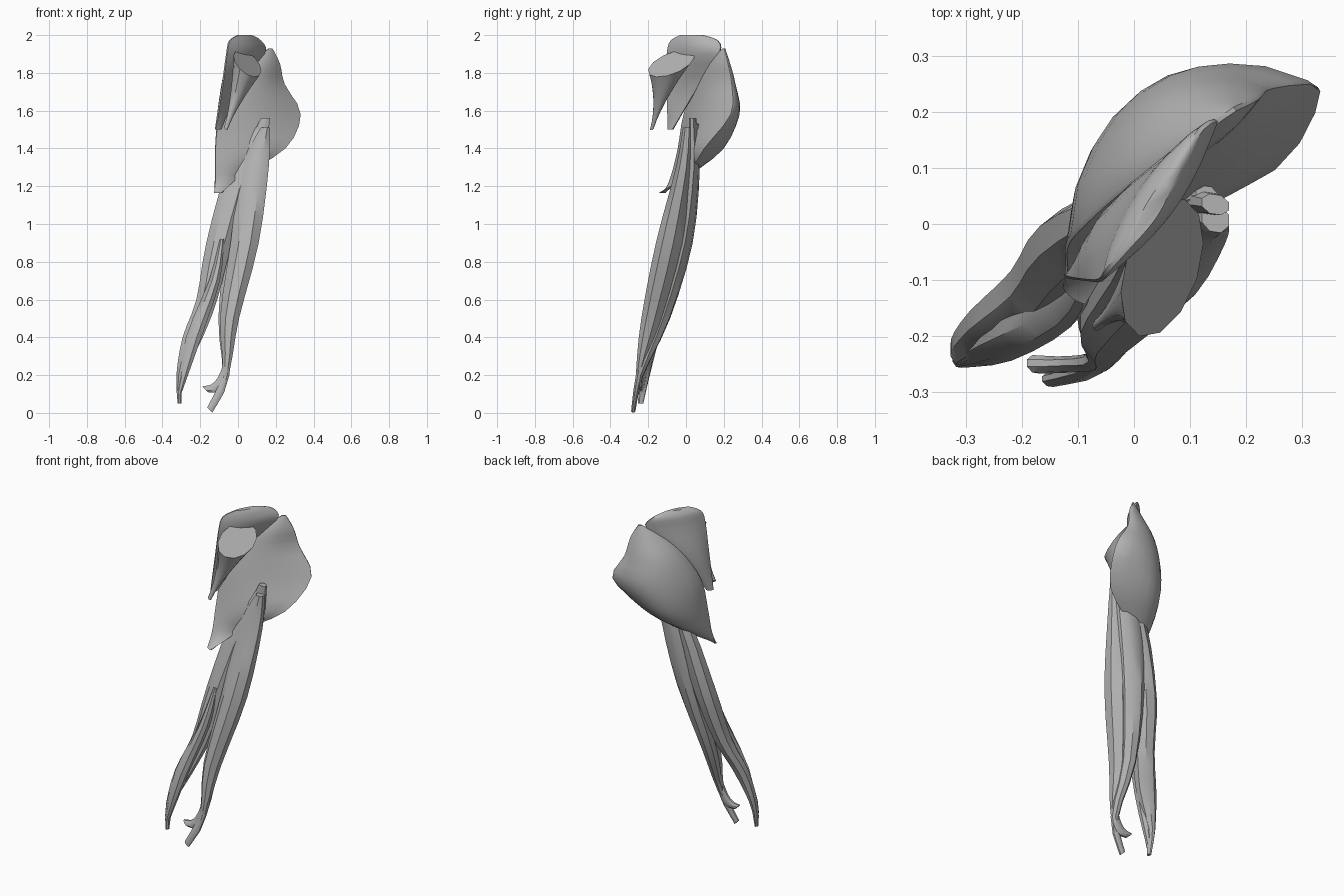
import bpy, bmesh, math
from mathutils import Vector

if "Cube" in bpy.data.objects:
    bpy.data.objects.remove(bpy.data.objects["Cube"])

grey = bpy.data.materials.new("muscle_grey")
grey.diffuse_color = (0.45, 0.45, 0.45, 1)
grey.use_nodes = True
grey.node_tree.nodes["Principled BSDF"].inputs["Base Color"].default_value = grey.diffuse_color


def smooth_rows(rows, steps=3):
    """Catmull-Rom interpolation of section parameters."""
    out = []
    for i in range(len(rows) - 1):
        p0, p1 = rows[max(i - 1, 0)], rows[i]
        p2, p3 = rows[i + 1], rows[min(i + 2, len(rows) - 1)]
        for s in range(steps):
            t = s / steps
            out.append([b + 0.5 * t * (c - a + t * (2 * a - 5 * b + 4 * c - d + t * (3 * (b - c) + d - a)))
                        for a, b, c, d in zip(p0, p1, p2, p3)])
    out.append(list(rows[-1]))
    return out


def loft(name, rings, angle=40):
    """Skin the rings, cap both ends and shade."""
    bm = bmesh.new()
    vr = [[bm.verts.new(p) for p in r] for r in rings]
    n = len(vr[0])
    for a, b in zip(vr, vr[1:]):
        for i in range(n):
            j = (i + 1) % n
            bm.faces.new((a[i], a[j], b[j], b[i]))
    bm.faces.new(vr[0])
    bm.faces.new(vr[-1][::-1])
    bmesh.ops.recalc_face_normals(bm, faces=bm.faces)
    me = bpy.data.meshes.new(name)
    bm.to_mesh(me)
    bm.free()
    me.materials.append(grey)
    ob = bpy.data.objects.new(name, me)
    bpy.context.collection.objects.link(ob)
    bpy.ops.object.select_all(action='DESELECT')
    ob.select_set(True)
    bpy.context.view_layer.objects.active = ob
    bpy.ops.object.shade_smooth_by_angle(angle=math.radians(angle))


def crescent(row, n=9):
    """Horizontal slice: height, outer end, inner end, back bulge, front bulge."""
    z, lx, ly, mx, my, back, front = row
    a, b = Vector((lx, ly, z)), Vector((mx, my, z))
    d = (b - a).normalized()
    nrm = Vector((-d.y, d.x, 0))
    arc = [math.sin(math.pi * k / n) for k in range(n)] + [0]
    up = [a.lerp(b, k / n) + nrm * (back * arc[k] ** 0.75 + 0.004) for k in range(n + 1)]
    down = [a.lerp(b, k / n) - nrm * (front * arc[k] + 0.004) for k in range(n + 1)]
    return up + down[::-1]


def strip(row, n=8):
    """Slanted oval slice: height, x, y, half width, half depth."""
    z, x, y, rx, ry = row
    slope = 1.0 if z < 0.2 and x > -0.25 else 0   # tendon ends run sideways
    pts = []
    for k in range(n):
        a = 2 * math.pi * (k + 0.5) / n
        u, v = 1.05 * rx * math.cos(a), 1.05 * ry * math.sin(a)
        pts.append((x + u, y + v - 0.15 * u, max(z - slope * u, 0)))
    return pts


# large outer buttock muscle
loft("outer_buttock_muscle", [crescent(r) for r in smooth_rows([
    (1.165, -0.125, -0.11, -0.085, -0.14, 0.005, 0.005),
    (1.26, -0.12, -0.075, 0.02, 0.01, 0.05, 0.01),
    (1.40, -0.12, -0.04, 0.25, 0.10, 0.17, 0.02),
    (1.58, -0.10, -0.01, 0.33, 0.24, 0.155, 0.03),
    (1.74, -0.03, 0.055, 0.245, 0.245, 0.095, 0.03),
    (1.85, 0.06, 0.12, 0.22, 0.225, 0.045, 0.02),
    (1.93, 0.165, 0.195, 0.18, 0.205, 0, 0)])], 45)

# fan-shaped middle buttock muscle
loft("middle_buttock_muscle", [crescent(r) for r in smooth_rows([
    (1.50, -0.12, -0.095, -0.09, -0.07, 0.004, 0.004),
    (1.72, -0.085, -0.10, 0.0, 0.06, 0.03, 0),
    (1.90, -0.06, -0.10, 0.14, 0.175, 0.04, 0.025),
    (1.97, -0.045, -0.08, 0.12, 0.17, 0.025, 0.03),
    (2, 0, -0.03, 0.07, 0.09, 0.01, 0.01)])], 45)

# small inner buttock muscle: slanted oval cap tapering to a tip
cap, tip = Vector((0.05, -0.078, 1.85)), Vector((-0.065, -0.18, 1.505))
long_axis, short_axis = Vector((0.04, 0.122, 0.03)), Vector((0.062, -0.02, -0.065))
rings = []
for s in range(9):
    t = s / 8
    w = 0.08 + 0.92 * (1 - t) ** 1.7
    rings.append([cap.lerp(tip, t) + long_axis * w * math.cos(k * math.pi / 6)
                  + short_axis * w ** 0.8 * math.sin(k * math.pi / 6) for k in range(12)])
loft("inner_buttock_muscle", rings)


def thigh(name, rows):
    loft(name, [strip(r) for r in smooth_rows(rows)], 35)


# long rear-thigh muscles
thigh("front_medial_thigh_muscle", [
    (1.51, 0.145, 0.01, 0.025, 0.025),
    (1.3, 0.09, -0.005, 0.075, 0.045),
    (0.9, 0.035, -0.085, 0.077, 0.072),
    (0.5, -0.045, -0.18, 0.052, 0.055),
    (0.25, -0.06, -0.24, 0.022, 0.022),
    (0.14, -0.105, -0.25, 0.022, 0.014),
    (0.125, -0.175, -0.25, 0.016, 0.016)])
thigh("rear_medial_thigh_muscle", [
    (1.56, 0.145, 0.035, 0.025, 0.018),
    (1.3, 0.075, 0.04, 0.065, 0.03),
    (0.9, 0.0, -0.015, 0.065, 0.048),
    (0.5, -0.065, -0.135, 0.04, 0.05),
    (0.2, -0.065, -0.245, 0.02, 0.02),
    (0.015, -0.15, -0.278, 0.014, 0.012)])
thigh("long_lateral_thigh_muscle", [
    (1.53, 0.13, 0.05, 0.02, 0.018),
    (1.3, 0.015, 0.02, 0.07, 0.042),
    (0.9, -0.1, -0.04, 0.07, 0.065),
    (0.6, -0.165, -0.115, 0.057, 0.055),
    (0.4, -0.24, -0.18, 0.055, 0.04),
    (0.2, -0.305, -0.22, 0.022, 0.028),
    (0.05, -0.31, -0.24, 0.01, 0.014)])
thigh("short_lateral_thigh_muscle", [
    (0.92, -0.085, -0.09, 0.012, 0.02),
    (0.7, -0.125, -0.145, 0.03, 0.038),
    (0.4, -0.235, -0.21, 0.042, 0.032),
    (0.1, -0.312, -0.24, 0.012, 0.016)])
